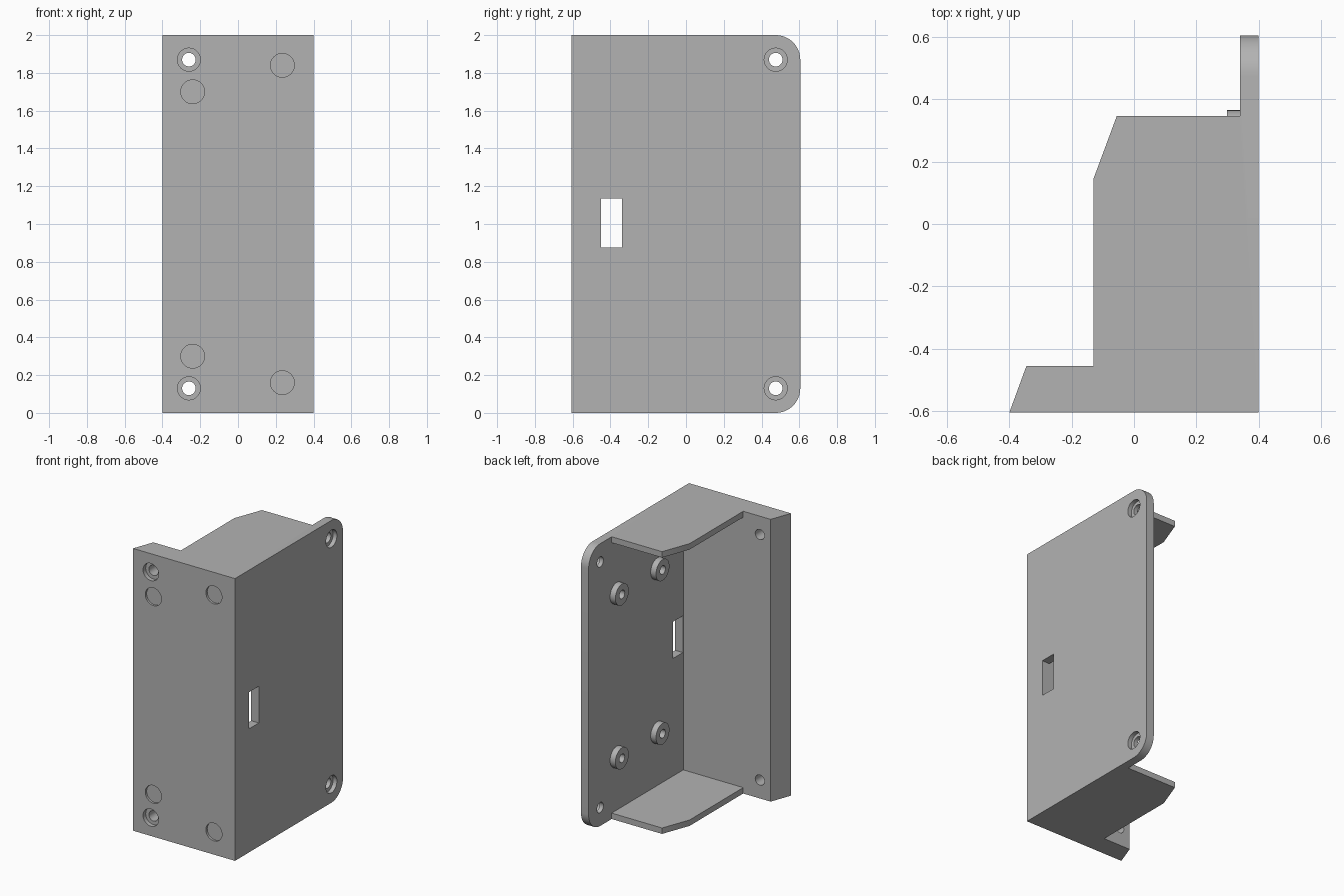
import bpy
import bmesh
from mathutils import Matrix, Vector

cube = bpy.data.objects.get("Cube")
if cube:
    bpy.data.objects.remove(cube, do_unlink=True)

GREY = (0.45, 0.45, 0.45, 1)
mat = bpy.data.materials.new("plain grey")
mat.use_nodes = True
mat.diffuse_color = GREY
mat.node_tree.nodes["Principled BSDF"].inputs["Base Color"].default_value = GREY

HEIGHT, WALL, FLANGE = 2.0, 0.34, 0.042
FRONT, INNER, BACK = -0.605, -0.455, 0.605


def finish(name, bm):
    bmesh.ops.recalc_face_normals(bm, faces=bm.faces)
    mesh = bpy.data.meshes.new(name)
    bm.to_mesh(mesh)
    bm.free()
    mesh.materials.append(mat)
    obj = bpy.data.objects.new(name, mesh)
    bpy.context.collection.objects.link(obj)
    return obj


def box(name, lo, hi):
    lo, hi = Vector(lo), Vector(hi)
    bm = bmesh.new()
    bmesh.ops.create_cube(bm, size=1, matrix=Matrix.Translation((lo + hi) / 2)
                          @ Matrix.Diagonal((*(hi - lo), 1)))
    return finish(name, bm)


def cylinder(name, start, end, radius):
    start, end = Vector(start), Vector(end)
    axis = end - start
    turn = axis.to_track_quat('Z', 'Y').to_matrix().to_4x4()
    bm = bmesh.new()
    bmesh.ops.create_cone(bm, cap_ends=True, segments=40, radius1=radius,
                          radius2=radius, depth=axis.length,
                          matrix=Matrix.Translation((start + end) / 2) @ turn)
    return finish(name, bm)


def cut(obj, cutter):
    cutter.hide_render = True
    mod = obj.modifiers.new("cut", 'BOOLEAN')
    mod.operation, mod.solver, mod.object = 'DIFFERENCE', 'EXACT', cutter
    bpy.context.view_layer.objects.active = obj
    bpy.ops.object.modifier_apply(modifier=mod.name)
    bpy.data.objects.remove(cutter, do_unlink=True)


def smooth(obj):
    bpy.ops.object.select_all(action='DESELECT')
    obj.select_set(True)
    bpy.context.view_layer.objects.active = obj
    bpy.ops.object.shade_smooth_by_angle(angle=0.6)


# Bracket: extruded footprint with the side wall's back corners rounded
footprint = [(-0.4, FRONT), (0.4, FRONT), (0.4, BACK), (WALL, BACK),
             (WALL, 0.347), (-0.055, 0.347), (-0.13, 0.145),
             (-0.13, INNER), (-0.345, INNER)]
bm = bmesh.new()
base = bm.faces.new([bm.verts.new((x, y, 0)) for x, y in footprint])
top = bmesh.ops.extrude_face_region(bm, geom=[base])["geom"]
bmesh.ops.translate(bm, vec=(0, 0, HEIGHT),
                    verts=[v for v in top if isinstance(v, bmesh.types.BMVert)])
corners = [e for e in bm.edges
           if all(v.co.y > BACK - 0.01 for v in e.verts)
           and abs(e.verts[0].co.z - e.verts[1].co.z) < 0.01]
bmesh.ops.bevel(bm, geom=corners, offset=0.13, segments=12, profile=0.5,
                affect='EDGES')
bracket = finish("bracket", bm)

# Open cavity, leaving thin flanges at top and bottom
cut(bracket, box("cavity", (-1, INNER, FLANGE), (WALL, 1, HEIGHT - FLANGE)))

# Slot in the side wall
cut(bracket, box("slot", (0.3, -0.45, 0.875), (0.5, -0.338, 1.135)))

# Counterbored screw holes and shallow round recesses, mirrored top to bottom
for flip in (False, True):
    def level(z):
        return HEIGHT - z if flip else z

    z = level(0.13)
    cut(bracket, cylinder("screw_bore", (0.3, 0.475, z), (0.5, 0.475, z), 0.036))
    cut(bracket, cylinder("screw_seat", (0.37, 0.475, z), (0.5, 0.475, z), 0.061))
    cut(bracket, cylinder("screw_bore", (-0.26, -0.7, z), (-0.26, -0.4, z), 0.036))
    cut(bracket, cylinder("screw_seat", (-0.26, -0.7, z), (-0.26, FRONT + 0.03, z), 0.061))
    for x, height in ((-0.24, 0.3), (0.235, 0.16)):
        z = level(height)
        cut(bracket, cylinder("recess", (x, -0.7, z), (x, FRONT + 0.015, z), 0.063))
smooth(bracket)

# Standoffs on the inside of the side wall
for y in (-0.165, 0.29):
    for z in (0.42, HEIGHT - 0.42):
        standoff = cylinder("standoff", (WALL, y, z), (0.298, y, z), 0.075)
        cut(standoff, cylinder("pilot_hole", (0.5, y, z), (0.2, y, z), 0.03))
        smooth(standoff)
